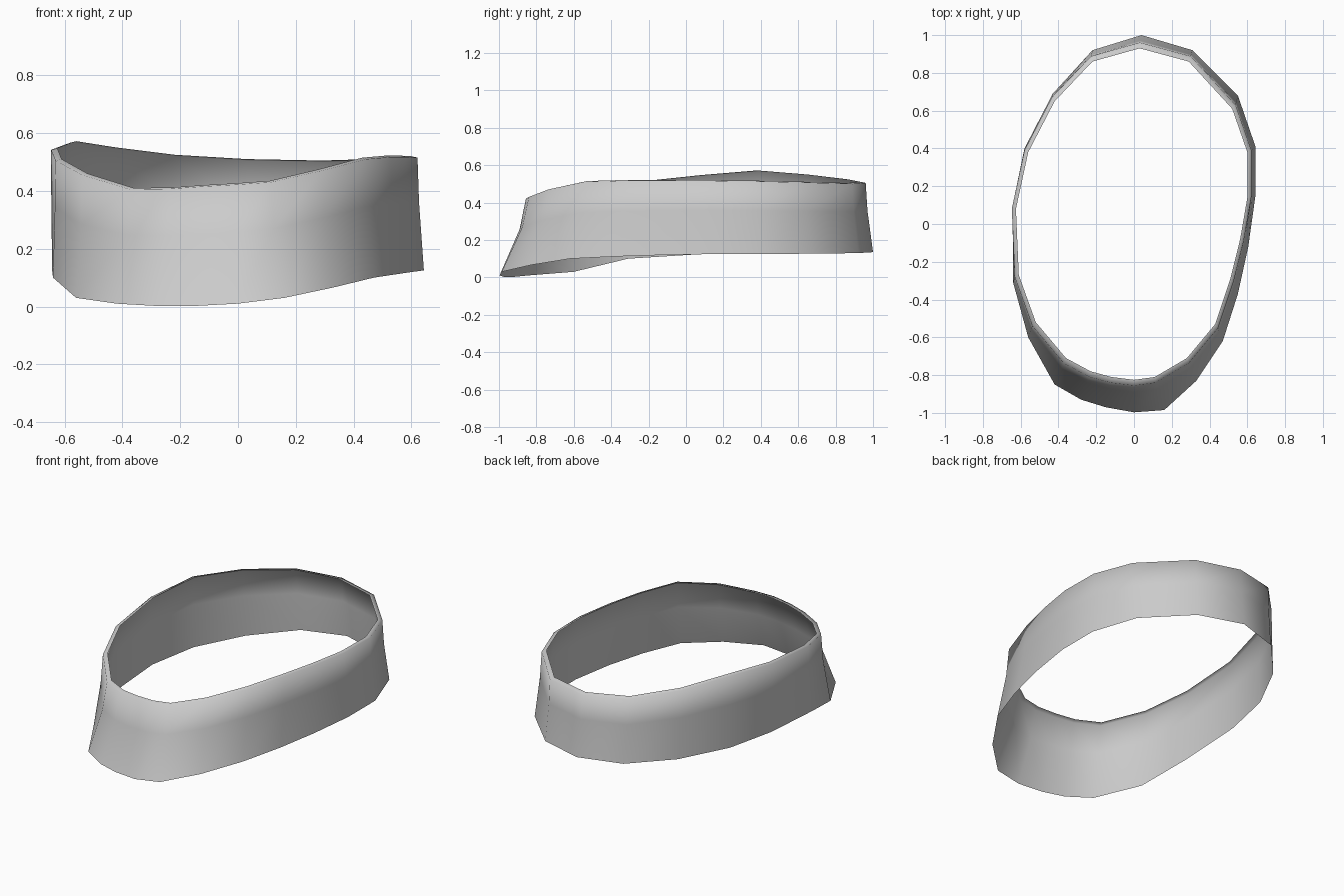
import bpy, bmesh
from mathutils import Vector

# Lower outline of the band, clockwise from the back
bottom = [Vector(p) for p in (
    (.04, 1, .135), (.31, .92, .13), (.55, .68, .127), (.643, .41, .125),
    (.643, .15, .125), (.605, -.12, .12), (.55, -.37, .112), (.47, -.62, .10),
    (.33, -.83, .066), (.16, -.985, .03), (0, -.997, .01), (-.15, -.97, .002),
    (-.28, -.93, .002), (-.42, -.85, .01), (-.56, -.60, .03), (-.64, -.31, .10),
    (-.643, .09, .125), (-.58, .40, .13), (-.43, .69, .13), (-.22, .92, .133))]

# Inner edge of the upper rim, point for point above the lower outline
lip = [Vector(p) for p in (
    (.03, .93, .51), (.29, .86, .505), (.52, .61, .512), (.60, .38, .517),
    (.60, .14, .52), (.562, -.08, .522), (.51, -.29, .522), (.43, -.53, .515),
    (.28, -.71, .475), (.11, -.81, .435), (0, -.825, .427), (-.12, -.81, .42),
    (-.23, -.78, .412), (-.36, -.71, .41), (-.52, -.52, .46), (-.61, -.27, .51),
    (-.625, .08, .547), (-.56, .38, .572), (-.42, .65, .55), (-.22, .86, .525))]

# Outer rim edge and the slightly bulged ring partway up the wall
rim = [Vector((p.x * 1.035, .05 + (p.y - .05) * 1.035, p.z - .005)) for p in lip]
mid = []
for b, r in zip(bottom, rim):
    m = b.lerp(r, .76)
    m.z = b.z + (r.z - b.z) * .6
    mid.append(m)

# Thin open band: flared wall and inward lip
bm = bmesh.new()
rings = [[bm.verts.new(p) for p in ring] for ring in (bottom, mid, rim, lip)]
n = len(bottom)
for lo, hi in zip(rings, rings[1:]):
    for i in range(n):
        j = (i + 1) % n
        bm.faces.new((lo[j], lo[i], hi[i], hi[j]))
for f in bm.faces:
    f.smooth = True
mesh = bpy.data.meshes.new("collar_band")
bm.to_mesh(mesh)
bm.free()
band = bpy.data.objects.new("collar_band", mesh)
bpy.context.collection.objects.link(band)
